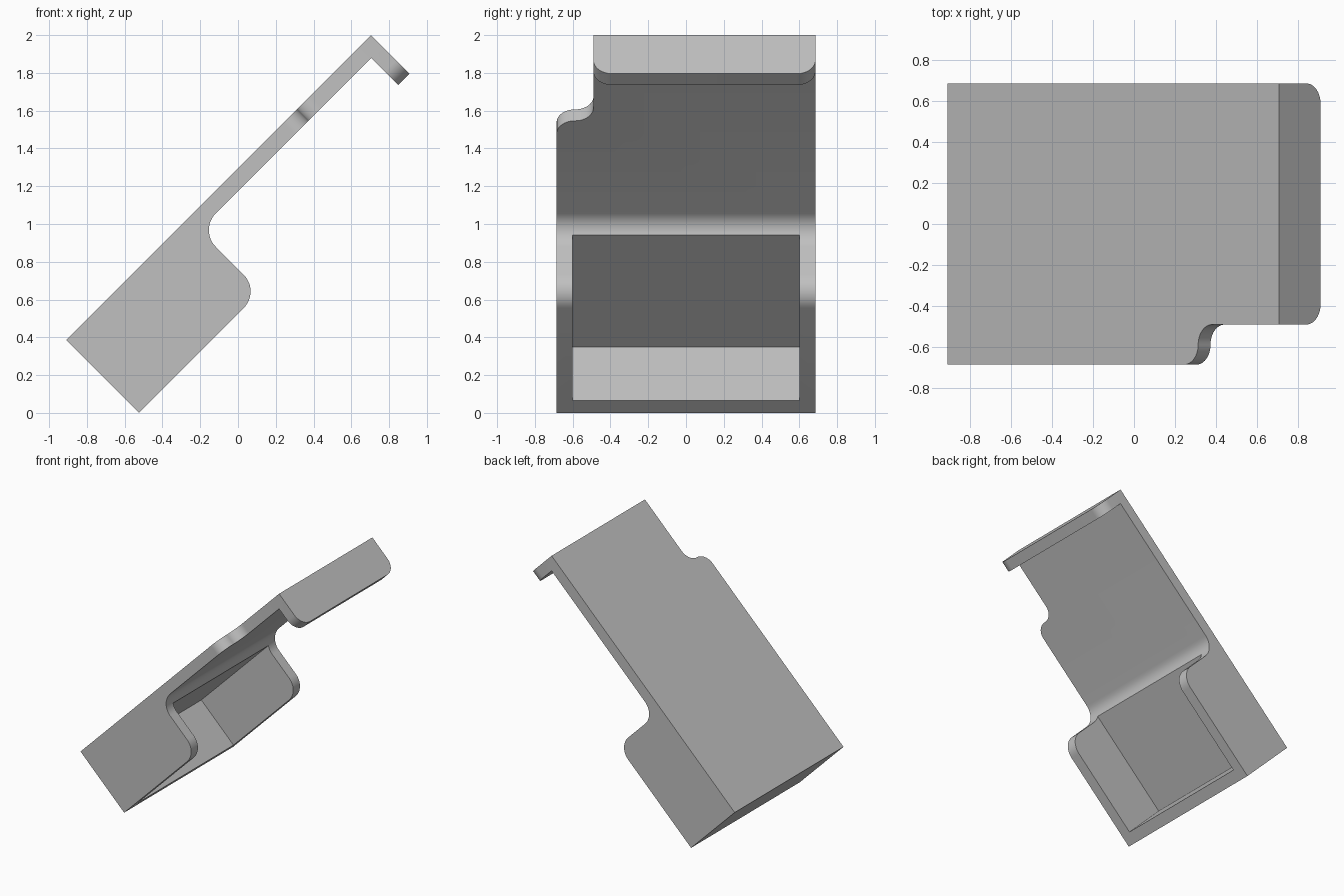
import bpy
import bmesh
import math
from mathutils import Vector

cube = bpy.data.objects.get("Cube")
if cube:
    bpy.data.objects.remove(cube, do_unlink=True)

# Tilted frame: U runs up the slope, V points away from the underside
R = math.sqrt(0.5)
U, V, Y = Vector((R, 0, R)), Vector((R, 0, -R)), Vector((0, 1, 0))
ORIGIN = Vector((-0.909, 0, 0.385))

LENGTH, DEPTH, SKIN, HALF = 2.283, 0.544, 0.085, 0.685
BLOCK_END, BEND, NOTCH_Y = 0.909, 0.125, -0.49

grey = bpy.data.materials.new("plain grey")
grey.use_nodes = True
grey.diffuse_color = (0.53, 0.53, 0.53, 1)
grey.node_tree.nodes["Principled BSDF"].inputs["Base Color"].default_value = grey.diffuse_color


def rounded(corners, steps=12):
    """Outline from (a, b, radius) corners, with each radius drawn as an arc."""
    out = []
    for i, (a, b, r) in enumerate(corners):
        p = Vector((a, b))
        if not r:
            out.append(p)
            continue
        d1 = (Vector(corners[i - 1][:2]) - p).normalized()
        d2 = (Vector(corners[(i + 1) % len(corners)][:2]) - p).normalized()
        centre = p + (d1 + d2) * r          # all rounded corners are square
        for k in range(steps + 1):
            t = math.pi / 2 * k / steps
            out.append(centre - d2 * r * math.cos(t) - d1 * r * math.sin(t))
    return out


def prism(name, corners, a, b, c, start, end):
    """Extrude an outline in the a-b plane along c."""
    outline = rounded(corners)
    bm = bmesh.new()
    rings = [[bm.verts.new(ORIGIN + a * p.x + b * p.y + c * h) for p in outline]
             for h in (start, end)]
    for ring in rings:
        bm.faces.new(ring)
    n = len(outline)
    for i in range(n):
        j = (i + 1) % n
        bm.faces.new((rings[0][i], rings[0][j], rings[1][j], rings[1][i]))
    bmesh.ops.recalc_face_normals(bm, faces=bm.faces)
    mesh = bpy.data.meshes.new(name)
    bm.to_mesh(mesh)
    bm.free()
    mesh.materials.append(grey)
    ob = bpy.data.objects.new(name, mesh)
    bpy.context.collection.objects.link(ob)
    return ob


def combine(target, tool, operation):
    """Apply a boolean and discard the tool."""
    mod = target.modifiers.new("combine", "BOOLEAN")
    mod.object, mod.operation, mod.solver = tool, operation, "EXACT"
    bpy.context.view_layer.objects.active = target
    bpy.ops.object.modifier_apply(modifier=mod.name)
    bpy.data.objects.remove(tool, do_unlink=True)


# Side profile: deep block with a rounded lip, blending into the thin plate
body = prism("bracket_body", [
    (0, 0, 0), (LENGTH - SKIN / 2, 0, 0), (LENGTH - SKIN / 2, SKIN, 0),
    (BLOCK_END, SKIN, BEND), (BLOCK_END, DEPTH, BEND), (0, DEPTH, 0),
], U, V, Y, -HALF, HALF)

# Pocket, open at the underside and the upper end of the block
pocket = prism("pocket_cutter", [
    (0.0915, 0.1425, 0), (1.2, 0.1425, 0), (1.2, 0.8, 0), (0.0915, 0.8, 0),
], U, V, Y, -0.6, 0.6)
combine(body, pocket, "DIFFERENCE")

# S-shaped step that narrows the plate on one edge
notch = prism("notch_cutter", [
    (1.629, -0.8, 0), (1.629, -HALF, 0), (1.7275, -HALF, 0.097),
    (1.7275, NOTCH_Y, 0.097), (2.5, NOTCH_Y, 0), (2.5, -0.8, 0),
], U, Y, V, -0.1, 0.2)
combine(body, notch, "DIFFERENCE")

# Turned-down hook with rounded corners
hook = prism("hook", [
    (NOTCH_Y, 0, 0), (HALF, 0, 0), (HALF, 0.288, 0.1), (NOTCH_Y, 0.288, 0.1),
], Y, V, U, LENGTH - SKIN, LENGTH)
combine(body, hook, "UNION")

# Smooth the arcs, keep the edges crisp
bpy.ops.object.select_all(action="DESELECT")
body.select_set(True)
bpy.context.view_layer.objects.active = body
bpy.ops.object.shade_smooth_by_angle(angle=math.radians(30))
